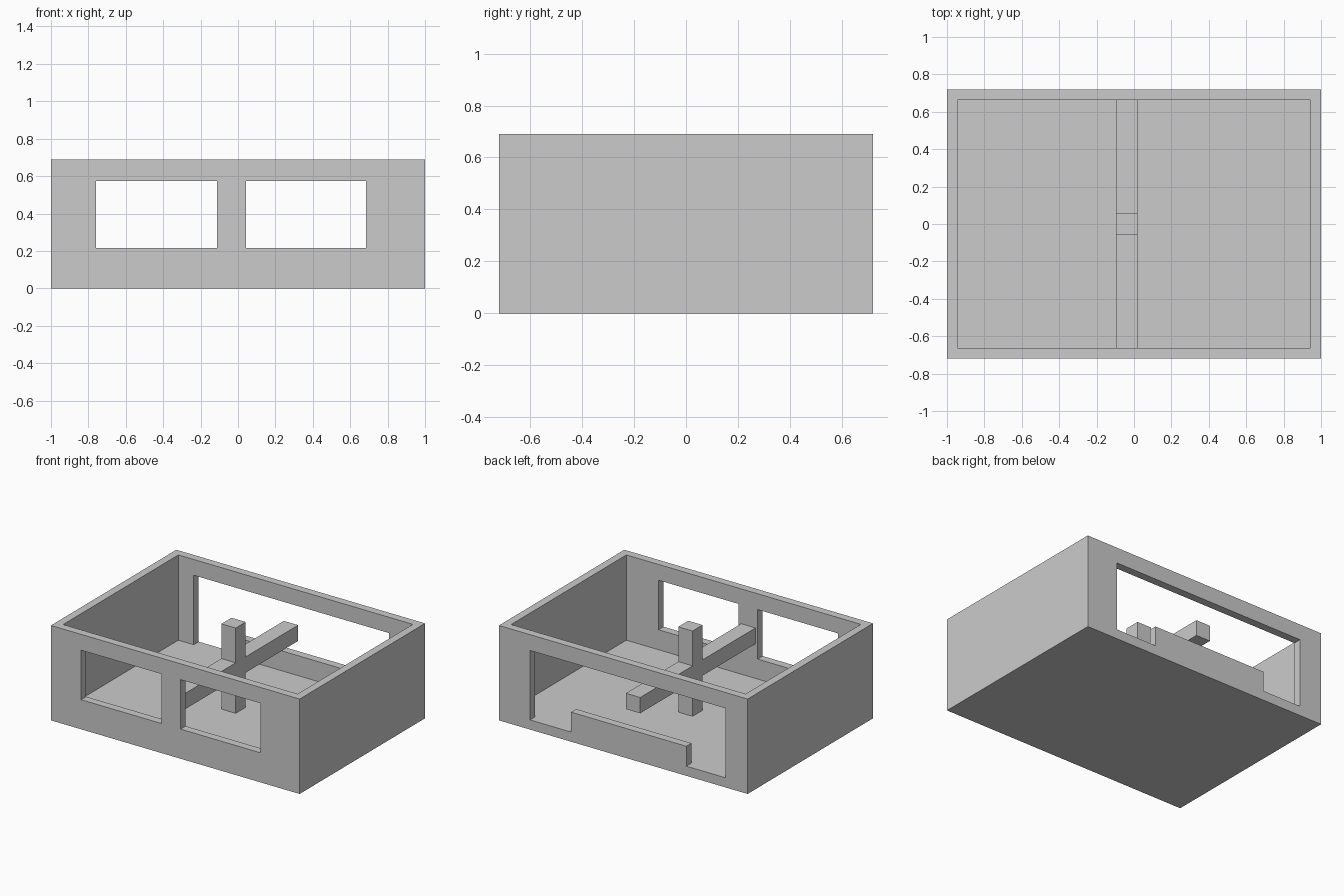
import bpy, bmesh
from mathutils import Vector

if "Cube" in bpy.data.objects:
    bpy.data.objects.remove(bpy.data.objects["Cube"])


def prism(name, points, axis, lo, hi):
    """Extrude a closed profile along x (points are y, z) or y (points are x, z)."""
    bm = bmesh.new()

    def place(p, d):
        return (d, p[0], p[1]) if axis == 'x' else (p[0], d, p[1])

    face = bm.faces.new([bm.verts.new(place(p, lo)) for p in points])
    geom = bmesh.ops.extrude_face_region(bm, geom=[face])['geom']
    verts = [v for v in geom if isinstance(v, bmesh.types.BMVert)]
    offset = Vector(place((0, 0), hi - lo))
    bmesh.ops.translate(bm, verts=verts, vec=offset)
    bmesh.ops.recalc_face_normals(bm, faces=bm.faces)
    mesh = bpy.data.meshes.new(name)
    bm.to_mesh(mesh)
    bm.free()
    obj = bpy.data.objects.new(name, mesh)
    bpy.context.collection.objects.link(obj)
    return obj


def rect(a0, a1, z0, z1):
    return [(a0, z0), (a1, z0), (a1, z1), (a0, z1)]


def cut(target, cutter):
    cutter.hide_render = True
    mod = target.modifiers.new(cutter.name, 'BOOLEAN')
    mod.operation = 'DIFFERENCE'
    mod.solver = 'EXACT'
    mod.object = cutter
    bpy.context.view_layer.objects.active = target
    bpy.ops.object.modifier_apply(modifier=mod.name)
    bpy.data.objects.remove(cutter)


W, D, H = 1.0, 0.72, 0.69          # half width, half depth, height
IX, IY, FLOOR = 0.943, 0.662, 0.07  # inner half sizes and floor level
SILL, HEAD = 0.215, 0.575           # window bottom and top

# Open-topped room with floor
room = prism("room_shell", rect(-W, W, 0, H), 'y', -D, D)
cut(room, prism("cavity", rect(-IX, IX, FLOOR, H + 0.1), 'y', -IY, IY))

# Two front windows
for x0, x1 in ((-0.758, -0.112), (0.042, 0.685)):
    cut(room, prism("front_window", rect(x0, x1, SILL, HEAD), 'y', -D - 0.1, -IY + 0.05))

# Wide back opening, leaving a low wall in the middle
back = [(-0.82, FLOOR), (-0.507, FLOOR), (-0.507, SILL), (0.42, SILL),
        (0.42, FLOOR), (0.75, FLOOR), (0.75, HEAD), (-0.82, HEAD)]
cut(room, prism("back_opening", back, 'y', IY - 0.05, D + 0.1))

# Central post crossed by a beam running front to back
p0, p1, b0, b1 = -0.055, 0.06, 0.322, 0.437
cross = [(p0, FLOOR), (p1, FLOOR), (p1, b0), (IY, b0), (IY, b1), (p1, b1),
         (p1, H), (p0, H), (p0, b1), (-IY, b1), (-IY, b0), (p0, b0)]
prism("post_and_beam", cross, 'x', -0.095, 0.02)
